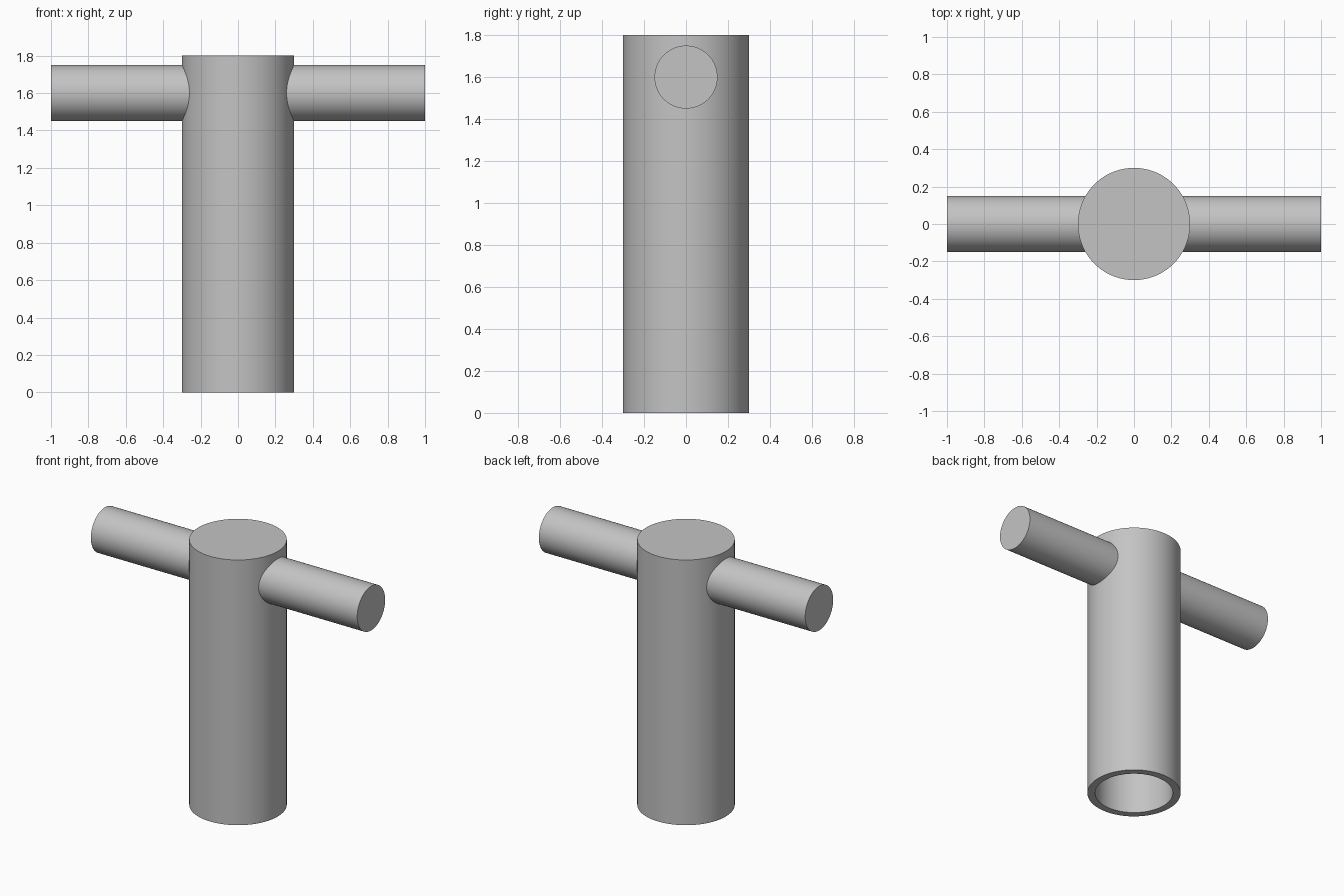
import bpy
import math

cube = bpy.data.objects.get("Cube")
if cube:
    bpy.data.objects.remove(cube, do_unlink=True)

SIDES = 96
OUTER, BORE, HEIGHT, BORE_TOP = 0.3, 0.25, 1.8, 1.44
BAR_RADIUS, BAR_Z = 0.15, 1.6

steel = bpy.data.materials.new("steel_grey")
steel.use_nodes = True
colour = (0.55, 0.55, 0.55, 1)
steel.diffuse_color = colour
steel.node_tree.nodes["Principled BSDF"].inputs["Base Color"].default_value = colour


def cylinder(name, radius, length, centre, rotation=(0, 0, 0)):
    bpy.ops.mesh.primitive_cylinder_add(
        vertices=SIDES, radius=radius, depth=length, location=centre, rotation=rotation)
    obj = bpy.context.object
    obj.name = obj.data.name = name
    obj.data.materials.append(steel)
    return obj


def smooth(obj):
    bpy.ops.object.select_all(action="DESELECT")
    obj.select_set(True)
    bpy.context.view_layer.objects.active = obj
    bpy.ops.object.shade_smooth_by_angle(angle=math.radians(30))


# Upright socket tube, closed at the top
tube = cylinder("socket_tube", OUTER, HEIGHT, (0, 0, HEIGHT / 2))

# Blind bore opening at the bottom
cutter = cylinder("bore_cutter", BORE, BORE_TOP + 0.1, (0, 0, (BORE_TOP - 0.1) / 2))
bore = tube.modifiers.new("bore", "BOOLEAN")
bore.operation = "DIFFERENCE"
bore.solver = "EXACT"
bore.object = cutter
bpy.context.view_layer.objects.active = tube
bpy.ops.object.modifier_apply(modifier=bore.name)
bpy.data.objects.remove(cutter, do_unlink=True)
smooth(tube)

# Cross bar passing through the head
smooth(cylinder("cross_bar", BAR_RADIUS, 2, (0, 0, BAR_Z), (0, math.pi / 2, 0)))
